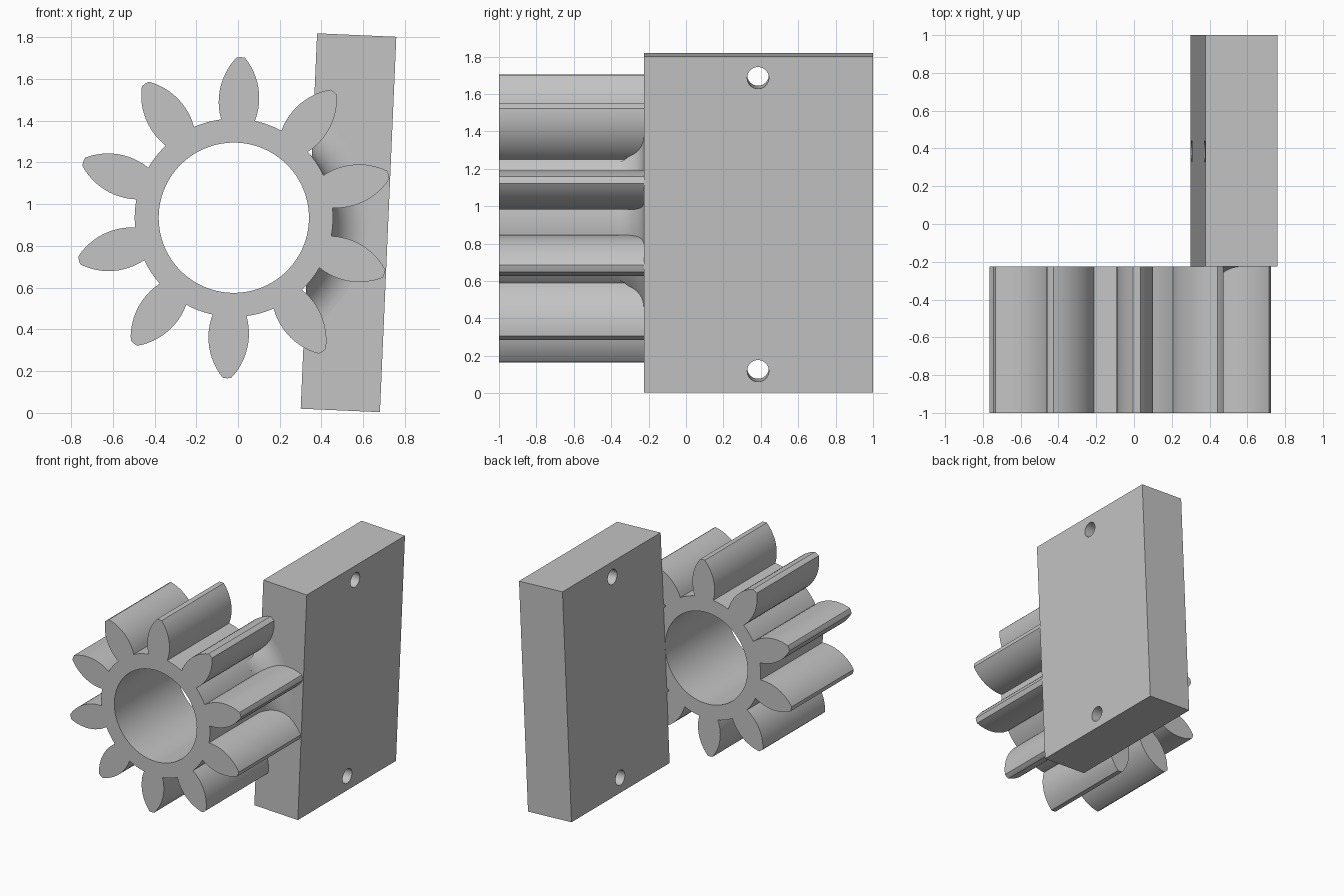
import bpy, bmesh
from math import sin, cos, pi, radians, atan2, hypot
from mathutils import Matrix, Vector

if "Cube" in bpy.data.objects:
    bpy.data.objects.remove(bpy.data.objects["Cube"], do_unlink=True)

TEETH = 10
ROOT, TIP, BORE = 0.475, 0.77, 0.36
FRONT, JOIN, BACK = -1.0, -0.225, 1.0      # y of gear front, shared plane, block back
BLOCK_X0, BLOCK_X1, HALF_LEN = 0.36, 0.74, 0.90
FILLET = 0.17

# Everything is modelled about the gear axis, then leaned sideways
PLACE = Matrix.Translation((-0.02, 0, 0.935)) @ Matrix.Rotation(radians(2.5), 4, 'Y')

grey = bpy.data.materials.new("plain grey")
grey.use_nodes = True
grey.diffuse_color = (0.55, 0.55, 0.55, 1)
grey.node_tree.nodes["Principled BSDF"].inputs["Base Color"].default_value = grey.diffuse_color


def finish(name, bm):
    bmesh.ops.recalc_face_normals(bm, faces=bm.faces)
    bm.transform(PLACE)
    mesh = bpy.data.meshes.new(name)
    bm.to_mesh(mesh)
    bm.free()
    mesh.materials.append(grey)
    ob = bpy.data.objects.new(name, mesh)
    bpy.context.collection.objects.link(ob)
    bpy.ops.object.select_all(action='DESELECT')
    ob.select_set(True)
    bpy.context.view_layer.objects.active = ob
    bpy.ops.object.shade_smooth_by_angle(angle=radians(30))
    return ob


def circle(u, v, r, n):
    return [(u + r * cos(2 * pi * i / n), v + r * sin(2 * pi * i / n)) for i in range(n)]


def prism(name, loops, to_3d, sweep):
    """Fill an outline with holes, then extrude it along sweep."""
    bm = bmesh.new()
    for loop in loops:
        vs = [bm.verts.new(to_3d(u, v)) for u, v in loop]
        for a, b in zip(vs, vs[1:] + vs[:1]):
            bm.edges.new((a, b))
    sweep = Vector(sweep)
    bmesh.ops.triangle_fill(bm, edges=bm.edges[:], use_beauty=True,
                            use_dissolve=False, normal=sweep.normalized())
    out = bmesh.ops.extrude_face_region(bm, geom=bm.faces[:], use_keep_orig=True)
    moved = [g for g in out["geom"] if isinstance(g, bmesh.types.BMVert)]
    bmesh.ops.translate(bm, verts=moved, vec=sweep)
    return finish(name, bm)


# Gear: leaf-shaped teeth whose flanks are circular arcs
flank_r, widest, mid = 0.306, 0.097, 0.565
phi0, phi1, steps = radians(-18.5), radians(41.6), 12
side = []
for i in range(steps + 1):
    p = phi0 + (phi1 - phi0) * i / steps
    side.append((widest - flank_r + flank_r * cos(p), mid + flank_r * sin(p)))
tooth = side + [(0, TIP)] + [(-x, r) for x, r in reversed(side)]
foot = atan2(*side[0])
pitch = 2 * pi / TEETH

outline = []
for k in range(TEETH):
    a = k * pitch
    for x, r in tooth:
        ang = a + pi / 2 - atan2(x, r)
        d = hypot(x, r)
        outline.append((d * cos(ang), d * sin(ang)))
    for i in range(1, 6):                  # root arc to the next tooth
        ang = a + pi / 2 + foot + (pitch - 2 * foot) * i / 6
        outline.append((ROOT * cos(ang), ROOT * sin(ang)))

prism("gear", [outline, circle(0, 0, BORE, 96)],
      lambda u, v: (u, FRONT, v), (0, JOIN - FRONT, 0))

# Mounting block with two screw holes
corners = [(JOIN, -HALF_LEN), (BACK, -HALF_LEN), (BACK, HALF_LEN), (JOIN, HALF_LEN)]
holes = [circle(0.385, s * 0.784, 0.058, 40) for s in (-1, 1)]
prism("mounting_block", [corners] + holes,
      lambda u, v: (BLOCK_X0, u, v), (BLOCK_X1 - BLOCK_X0, 0, 0))

# Fillet blending the gear root into the block face
profile = [(ROOT - 0.005, JOIN), (ROOT - 0.005, JOIN - FILLET)]
for i in range(13):
    a = pi / 2 * i / 12
    profile.append((ROOT + FILLET - FILLET * cos(a), JOIN - FILLET + FILLET * sin(a)))
bm = bmesh.new()
start = Matrix.Rotation(radians(-60), 4, 'Y')
vs = [bm.verts.new(start @ Vector((r, y, 0))) for r, y in profile]
ring = [bm.edges.new(pair) for pair in zip(vs, vs[1:] + vs[:1])]
bmesh.ops.spin(bm, geom=vs + ring, cent=(0, 0, 0), axis=(0, 1, 0),
               angle=radians(120), steps=60)
bmesh.ops.bisect_plane(bm, geom=bm.verts[:] + bm.edges[:] + bm.faces[:],
                       plane_co=(BLOCK_X0, 0, 0), plane_no=(1, 0, 0), clear_inner=True)
bmesh.ops.holes_fill(bm, edges=[e for e in bm.edges if e.is_boundary], sides=0)
finish("root_fillet", bm)
